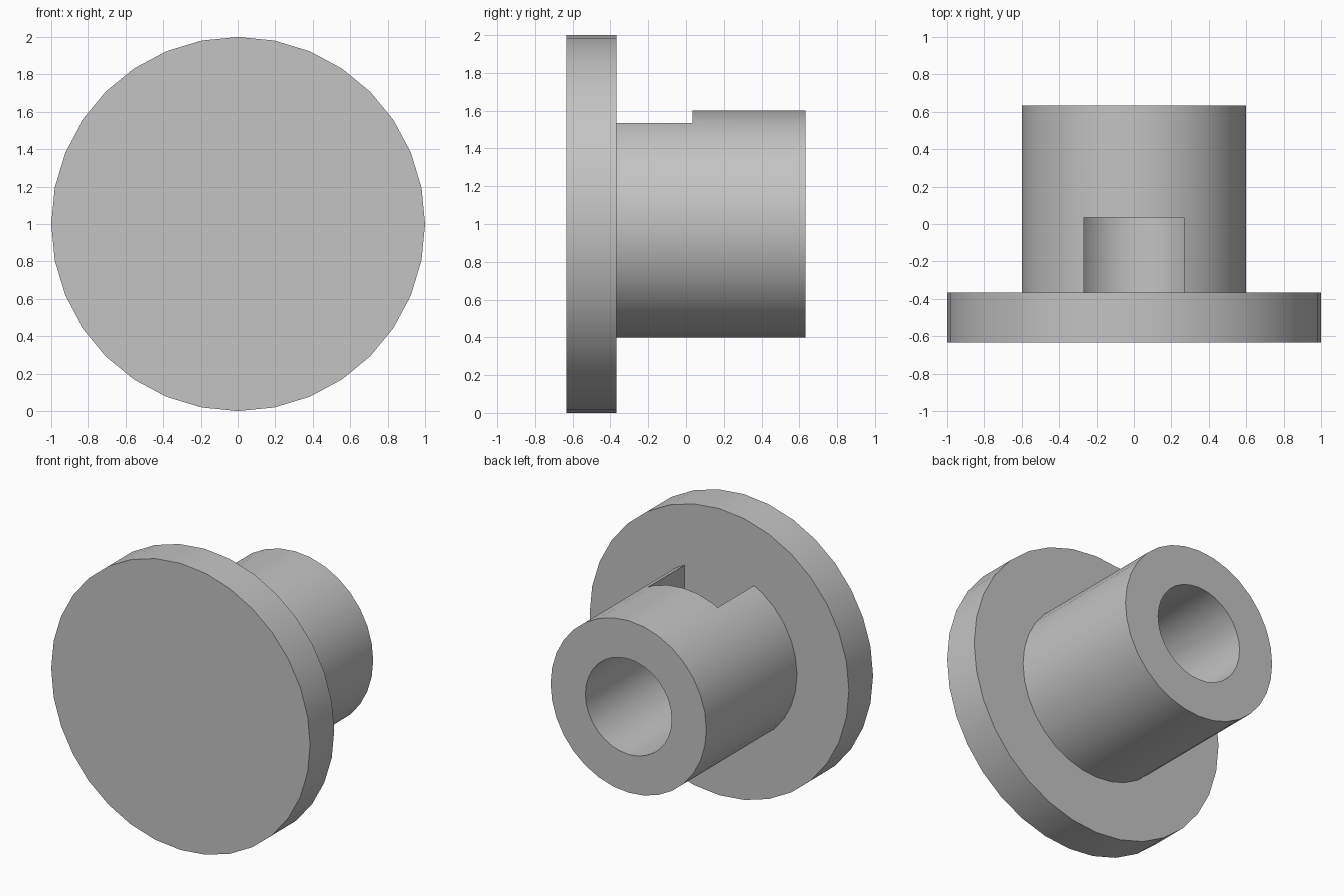
import bpy
import math
from mathutils import Matrix, Vector

cube = bpy.data.objects.get("Cube")
if cube:
    bpy.data.objects.remove(cube, do_unlink=True)

SIDES = 32
FRONT, SHOULDER, BACK = -0.633, -0.367, 0.633
AXIS_Z = 1.0

grey = bpy.data.materials.new("plain grey")
grey.use_nodes = True
colour = (0.55, 0.55, 0.55, 1)
grey.diffuse_color = colour
grey.node_tree.nodes["Principled BSDF"].inputs["Base Color"].default_value = colour


def cylinder(name, radius, y0, y1):
    """Cylinder along y with a vertex at the very top."""
    bpy.ops.mesh.primitive_cylinder_add(vertices=SIDES, radius=radius, depth=y1 - y0)
    obj = bpy.context.object
    obj.name = name
    obj.data.transform(Matrix.Rotation(math.pi / 2, 4, "X"))
    obj.data.transform(Matrix.Translation(Vector((0, (y0 + y1) / 2, AXIS_Z))))
    obj.data.materials.append(grey)
    return obj


def cut(obj, cutter):
    mod = obj.modifiers.new("cut", "BOOLEAN")
    mod.operation = "DIFFERENCE"
    mod.solver = "EXACT"
    mod.object = cutter
    bpy.context.view_layer.update()
    bpy.context.view_layer.objects.active = obj
    bpy.ops.object.modifier_apply(modifier=mod.name)
    bpy.data.objects.remove(cutter, do_unlink=True)


# Round flange and the sleeve behind it
flange = cylinder("flange", 1.0, FRONT, SHOULDER)
sleeve = cylinder("sleeve", 0.6, SHOULDER, BACK)

# Bore through the sleeve, closed by the flange
cut(sleeve, cylinder("bore_cutter", 0.333, SHOULDER - 0.1, BACK + 0.1))

# Rectangular notch through the top wall, next to the flange
notch_y0, notch_y1 = SHOULDER - 0.1, 0.035
bpy.ops.mesh.primitive_cube_add(size=1, location=(0, (notch_y0 + notch_y1) / 2, AXIS_Z + 0.5))
notch = bpy.context.object
notch.scale = (0.535, notch_y1 - notch_y0, 1)
notch.name = "notch_cutter"
cut(sleeve, notch)

# Smooth round walls with crisp rims
for obj in (flange, sleeve):
    bpy.ops.object.select_all(action="DESELECT")
    obj.select_set(True)
    bpy.context.view_layer.objects.active = obj
    bpy.ops.object.shade_smooth_by_angle(angle=math.radians(30))
